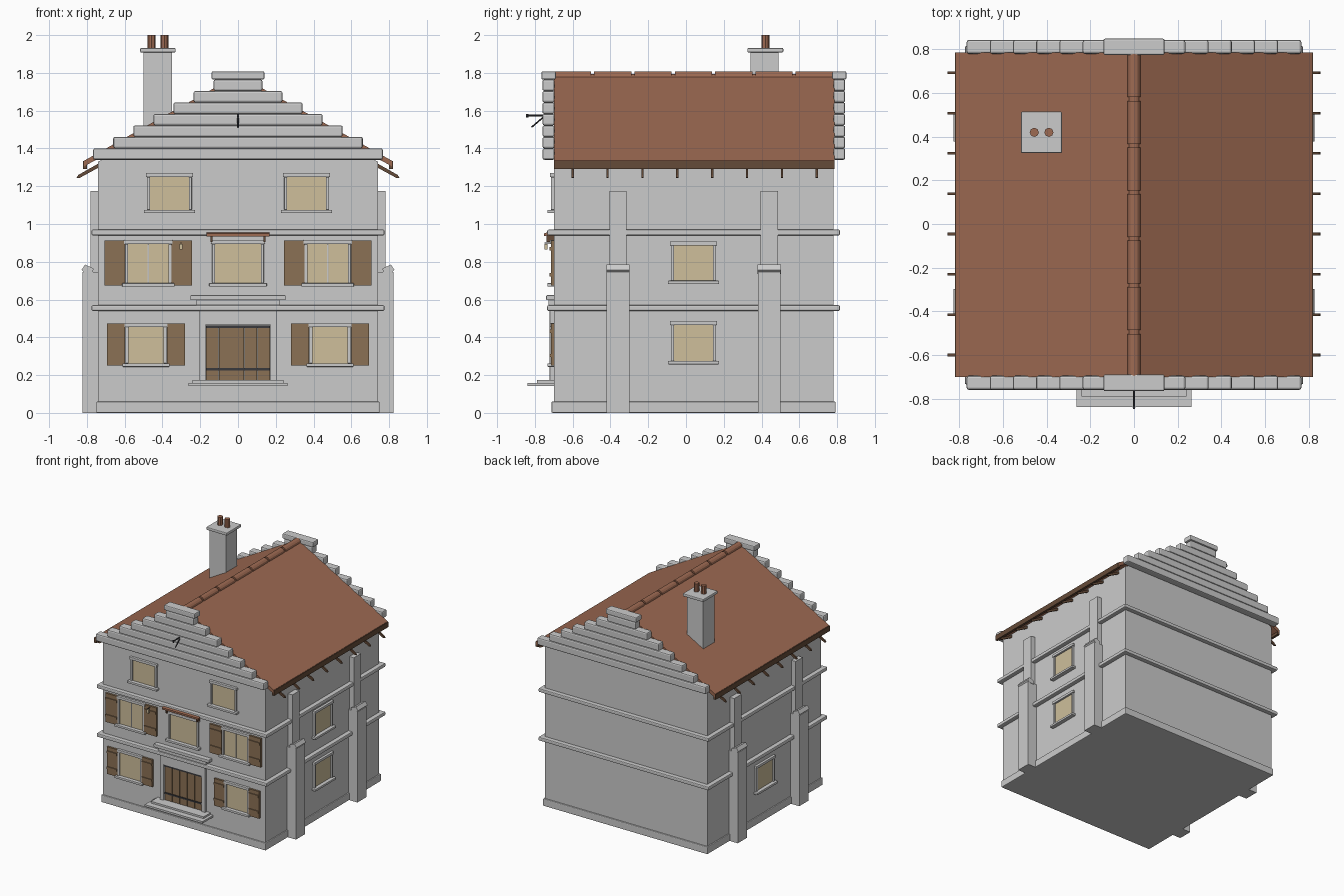
import bpy, bmesh, math
from mathutils import Vector, Matrix

if "Cube" in bpy.data.objects:
    bpy.data.objects.remove(bpy.data.objects["Cube"])


def material(name, rgb):
    m = bpy.data.materials.new(name)
    m.diffuse_color = (*rgb, 1)
    m.use_nodes = True
    m.node_tree.nodes["Principled BSDF"].inputs["Base Color"].default_value = m.diffuse_color
    return m


TILE = material("terracotta", (0.34, 0.145, 0.085))
WOOD = material("shutter_wood", (0.26, 0.165, 0.09))
DARK = material("dark_timber", (0.13, 0.07, 0.04))
GLASS = material("warm_glass", (0.62, 0.52, 0.33))
IRON = material("iron", (0.04, 0.04, 0.045))


def finish(name, bm, mat=None, bevel=0):
    bmesh.ops.recalc_face_normals(bm, faces=bm.faces)
    me = bpy.data.meshes.new(name)
    bm.to_mesh(me)
    bm.free()
    ob = bpy.data.objects.new(name, me)
    bpy.context.collection.objects.link(ob)
    if mat:
        me.materials.append(mat)
    if bevel:
        b = ob.modifiers.new("bevel", 'BEVEL')
        b.width, b.segments = bevel, 2
    return ob


def boxes(name, items, mat=None, bevel=0):
    """Each item: x0, x1, y0, y1, z0, z1"""
    bm = bmesh.new()
    for x0, x1, y0, y1, z0, z1 in items:
        c = Vector(((x0 + x1) / 2, (y0 + y1) / 2, (z0 + z1) / 2))
        s = Vector((abs(x1 - x0), abs(y1 - y0), abs(z1 - z0)))
        bmesh.ops.create_cube(bm, size=1, matrix=Matrix.Translation(c) @ Matrix.Diagonal((*s, 1)))
    return finish(name, bm, mat, bevel)


def prism(name, pts, a, b, axis='Y', mat=None, bevel=0):
    """Extrude a profile: (x, z) along y, or (y, z) along x"""
    bm = bmesh.new()
    put = (lambda p, t: (p[0], t, p[1])) if axis == 'Y' else (lambda p, t: (t, p[0], p[1]))
    f = bm.faces.new([bm.verts.new(put(p, a)) for p in pts])
    r = bmesh.ops.extrude_face_region(bm, geom=[f])
    vec = (0, b - a, 0) if axis == 'Y' else (b - a, 0, 0)
    bmesh.ops.translate(bm, verts=[g for g in r['geom'] if isinstance(g, bmesh.types.BMVert)], vec=vec)
    return finish(name, bm, mat, bevel)


def rod(name, p, q, r, mat=None, sides=8):
    p, q = Vector(p), Vector(q)
    d = q - p
    bm = bmesh.new()
    bmesh.ops.create_cone(bm, cap_ends=True, segments=sides, radius1=r, radius2=r, depth=d.length,
                          matrix=Matrix.Translation((p + q) / 2) @ d.to_track_quat('Z', 'Y').to_matrix().to_4x4())
    return finish(name, bm, mat)


# Walls: (along, outward, up) mapped to world boxes
def on_wall(wall, u0, u1, d0, d1, z0, z1):
    if wall == 'front':
        return (u0, u1, -0.70 - d1, -0.70 - d0, z0, z1)
    s = 1 if wall == 'right' else -1
    return (s * (0.74 + d0), s * (0.74 + d1), u0, u1, z0, z1)


def window(name, wall, u, z0, z1, w, mullion=False):
    h = w / 2
    W = lambda *a: on_wall(wall, *a)
    boxes(name + "_glass", [W(u - h, u + h, -0.02, 0.004, z0, z1)], GLASS)
    parts = [W(u - h - 0.014, u - h + 0.002, -0.01, 0.016, z0, z1),
             W(u + h - 0.002, u + h + 0.014, -0.01, 0.016, z0, z1),
             W(u - h - 0.02, u + h + 0.02, -0.01, 0.02, z1, z1 + 0.022),
             W(u - h - 0.03, u + h + 0.03, -0.01, 0.034, z0 - 0.018, z0)]
    if mullion:
        parts.append(W(u - 0.004, u + 0.004, -0.01, 0.009, z0, z1))
    boxes(name + "_frame", parts, bevel=0.003)


def shutters(name, u, inner, outer, z0, z1):
    h = z1 - z0
    items = []
    for s in (-1, 1):
        a, b = sorted((u + s * inner, u + s * outer))
        items.append(on_wall('front', a, b, 0, 0.016, z0, z1))
        for k in (0.2, 0.78):
            items.append(on_wall('front', a + 0.003, b - 0.003, 0.01, 0.023, z0 + h * k, z0 + h * k + 0.018))
    boxes(name, items, WOOD)


# Main walls, plinth and string courses
prism("walls", [(-0.74, 0), (0.74, 0), (0.74, 1.33), (0, 1.74), (-0.74, 1.33)], -0.70, 0.78)
boxes("plinth", [(-0.75, 0.75, -0.712, 0.792, 0, 0.06)], bevel=0.006)
for i, z in enumerate((0.555, 0.955)):
    boxes(f"string_course_{i}", [(-0.775, 0.775, -0.735, 0.815, z - 0.015, z + 0.015)], bevel=0.007)

# Roof slabs, eaves and rafter tails
for s, side in ((-1, "left"), (1, "right")):
    prism("roof_" + side, [(0, 1.79), (s * 0.815, 1.335), (s * 0.815, 1.305), (0, 1.75)], -0.70, 0.785, mat=TILE)
    boxes("fascia_" + side, [(s * 0.80, s * 0.82, -0.70, 0.785, 1.29, 1.333)], DARK)
    for i in range(8):
        y = -0.60 + i * 0.1847
        prism(f"rafter_tail_{side}_{i}", [(s * 0.73, 1.325), (s * 0.845, 1.26), (s * 0.855, 1.245),
                                          (s * 0.84, 1.243), (s * 0.73, 1.303)],
              y - 0.006, y + 0.006, mat=DARK)

# Ridge tiles
arc = [(0.03 * math.cos(math.pi * k / 6), 1.778 + 0.03 * math.sin(math.pi * k / 6)) for k in range(7)]
for i in range(7):
    y = -0.70 + i * 0.2135
    prism(f"ridge_tile_{i}", arc, y, y + 0.197, mat=TILE)
prism("ridge_core", [(x * 0.8, 1.778 + (z - 1.778) * 0.5) for x, z in arc], -0.69, 0.78, mat=TILE)

# Stepped gables front and back
for name, y0, y1 in (("front", -0.76, -0.695), ("back", 0.78, 0.843)):
    for i in range(7):
        w = 0.767 - 0.1063 * i
        z = 1.34 + 0.0607 * i
        boxes(f"gable_step_{name}_{i}", [(-w, w, y0, y1, z, z + 0.0607)], bevel=0.01)
    boxes(f"gable_cap_{name}", [(-0.14, 0.14, y0 - 0.006, y1 + 0.006, 1.765, 1.808)], bevel=0.008)

# Chimney and pots
boxes("chimney_shaft", [(-0.50, -0.35, 0.342, 0.49, 1.40, 1.912)])
boxes("chimney_cap", [(-0.518, -0.33, 0.325, 0.515, 1.908, 1.932)], bevel=0.006)
for i, x in enumerate((-0.457, -0.39)):
    rod(f"chimney_pot_{i}", (x, 0.42, 1.92), (x, 0.42, 2.0), 0.021, TILE)

# Side buttresses with sloped weathering
for s, side in ((-1, "left"), (1, "right")):
    for i, y in enumerate((-0.36, 0.44)):
        n = f"buttress_{side}_{i}"
        boxes(n + "_lower", [(s * 0.73, s * 0.822, y - 0.06, y + 0.06, 0, 0.745)])
        boxes(n + "_upper", [(s * 0.73, s * 0.78, y - 0.046, y + 0.046, 0.7, 1.175)])
        prism(n + "_weathering", [(s * 0.765, 0.765), (s * 0.81, 0.785), (s * 0.828, 0.757),
                                  (s * 0.81, 0.738), (s * 0.77, 0.735)], y - 0.062, y + 0.062)

# Windows and shutters
for s, side in ((-1, "left"), (1, "right")):
    window("attic_window_" + side, 'front', s * 0.363, 1.075, 1.248, 0.21)
    window("middle_window_" + side, 'front', s * 0.475, 0.687, 0.893, 0.217, True)
    shutters("middle_shutters_" + side, s * 0.475, 0.122, 0.232, 0.675, 0.912)
    window("ground_window_" + side, 'front', s * 0.487, 0.262, 0.455, 0.19)
    shutters("ground_shutters_" + side, s * 0.487, 0.11, 0.206, 0.25, 0.473)
window("middle_window_centre", 'front', 0, 0.687, 0.893, 0.245)
window("side_window_right_lower", 'right', 0.04, 0.275, 0.465, 0.21)
window("side_window_right_upper", 'right', 0.04, 0.70, 0.886, 0.21)
window("side_window_left_lower", 'left', 0.04, 0.275, 0.465, 0.21)

# Tiled hood over the centre window
prism("window_hood", [(-0.695, 0.968), (-0.752, 0.95), (-0.752, 0.935), (-0.695, 0.95)], -0.167, 0.167, 'X', TILE)
boxes("hood_brackets", [(s * 0.14 - 0.006, s * 0.14 + 0.006, -0.738, -0.70, 0.905, 0.942) for s in (-1, 1)], DARK)

# Door: planks, iron bands, surround, hood and steps
boxes("door_planks", [(-0.17 + k * 0.0683, -0.104 + k * 0.0683, -0.708, -0.69, 0.17, 0.462) for k in range(5)], WOOD)
boxes("door_bands", [(-0.17, 0.17, -0.714, -0.70, z, z + 0.012) for z in (0.225, 0.45)], IRON)
boxes("door_surround", [(-0.205, -0.172, -0.722, -0.69, 0.17, 0.54), (0.172, 0.205, -0.722, -0.69, 0.17, 0.54),
                        (-0.205, 0.205, -0.722, -0.69, 0.465, 0.545)], bevel=0.003)
boxes("door_cornice_lower", [(-0.22, 0.22, -0.728, -0.69, 0.57, 0.60)], bevel=0.004)
boxes("door_cornice_upper", [(-0.252, 0.252, -0.74, -0.69, 0.597, 0.623)], bevel=0.004)
boxes("door_step_lower", [(-0.263, 0.263, -0.838, -0.69, 0.142, 0.158)])
boxes("door_step_upper", [(-0.24, 0.24, -0.79, -0.69, 0.158, 0.173)])

# Hoist bracket on the gable and small wall lamp
rod("hoist_arm", (0, -0.75, 1.575), (0, -0.848, 1.575), 0.005, IRON)
rod("hoist_brace", (0, -0.75, 1.57), (0, -0.818, 1.512), 0.004, IRON)
rod("hoist_knob", (0, -0.84, 1.583), (0, -0.84, 1.563), 0.006, IRON)
rod("lamp_arm", (-0.302, -0.70, 0.9), (-0.302, -0.75, 0.9), 0.003, IRON)
boxes("lamp", [(-0.311, -0.293, -0.748, -0.732, 0.865, 0.895)], GLASS)
